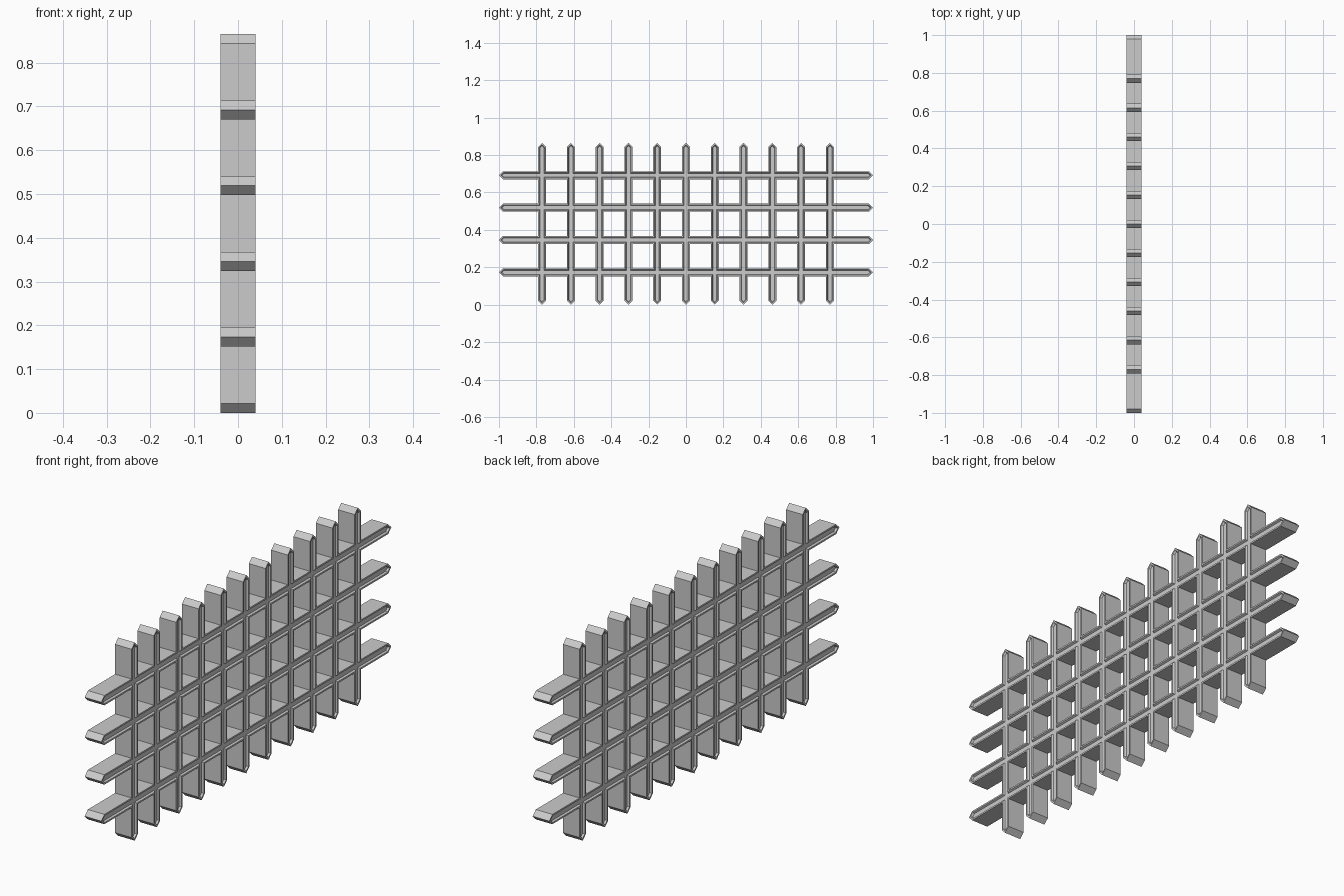
import bpy
import bmesh
from mathutils import Vector

if "Cube" in bpy.data.objects:
    bpy.data.objects.remove(bpy.data.objects["Cube"])

STEP_Y = 2 / 13          # spacing of the upright bars
STEP_Z = 0.173           # spacing of the cross rails
TOP = STEP_Z * 5         # total height
H = 0.0215               # half width of every bar
D = 0.04                 # half depth

uprights = [STEP_Y * i for i in range(-5, 6)]
rails = [STEP_Z * i for i in range(1, 5)]

bm = bmesh.new()


def face(points):
    bm.faces.new([bm.verts.new((-D, y, z)) for y, z in points])


def strip(centre, crossings, start, end, flip):
    """Pieces of one bar between its crossings, with pointed ends."""
    def put(pts):
        face([(b, a) if flip else (a, b) for a, b in pts])
    lo, hi = centre - H, centre + H
    first, last = crossings[0] - H, crossings[-1] + H
    put([(first, hi), (start + H, hi), (start, centre), (start + H, lo), (first, lo)])
    put([(last, lo), (end - H, lo), (end, centre), (end - H, hi), (last, hi)])
    for a, b in zip(crossings, crossings[1:]):
        put([(a + H, lo), (b - H, lo), (b - H, hi), (a + H, hi)])


# Flat outline: rails, uprights and the squares where they cross
for z in rails:
    strip(z, uprights, -1, 1, False)
for y in uprights:
    strip(y, rails, 0, TOP, True)
    for z in rails:
        face([(y - H, z - H), (y + H, z - H), (y + H, z + H), (y - H, z + H)])
bmesh.ops.remove_doubles(bm, verts=bm.verts[:], dist=1e-4)
bmesh.ops.recalc_face_normals(bm, faces=bm.faces[:])

# Thickness
ext = bmesh.ops.extrude_face_region(bm, geom=bm.faces[:])
bmesh.ops.translate(bm, vec=Vector((2 * D, 0, 0)),
                    verts=[v for v in ext["geom"] if isinstance(v, bmesh.types.BMVert)])
bmesh.ops.recalc_face_normals(bm, faces=bm.faces[:])

# Narrow rim and shallow groove on both broad faces
for side in (-1, 1):
    broad = [f for f in bm.faces if f.normal.x * side > 0.9]
    bmesh.ops.inset_region(bm, faces=broad, thickness=0.007, use_even_offset=True)
    bmesh.ops.inset_region(bm, faces=broad, thickness=0.004, depth=-0.008,
                           use_even_offset=True)

mesh = bpy.data.meshes.new("lattice")
bm.to_mesh(mesh)
bm.free()
bpy.context.collection.objects.link(bpy.data.objects.new("lattice", mesh))
